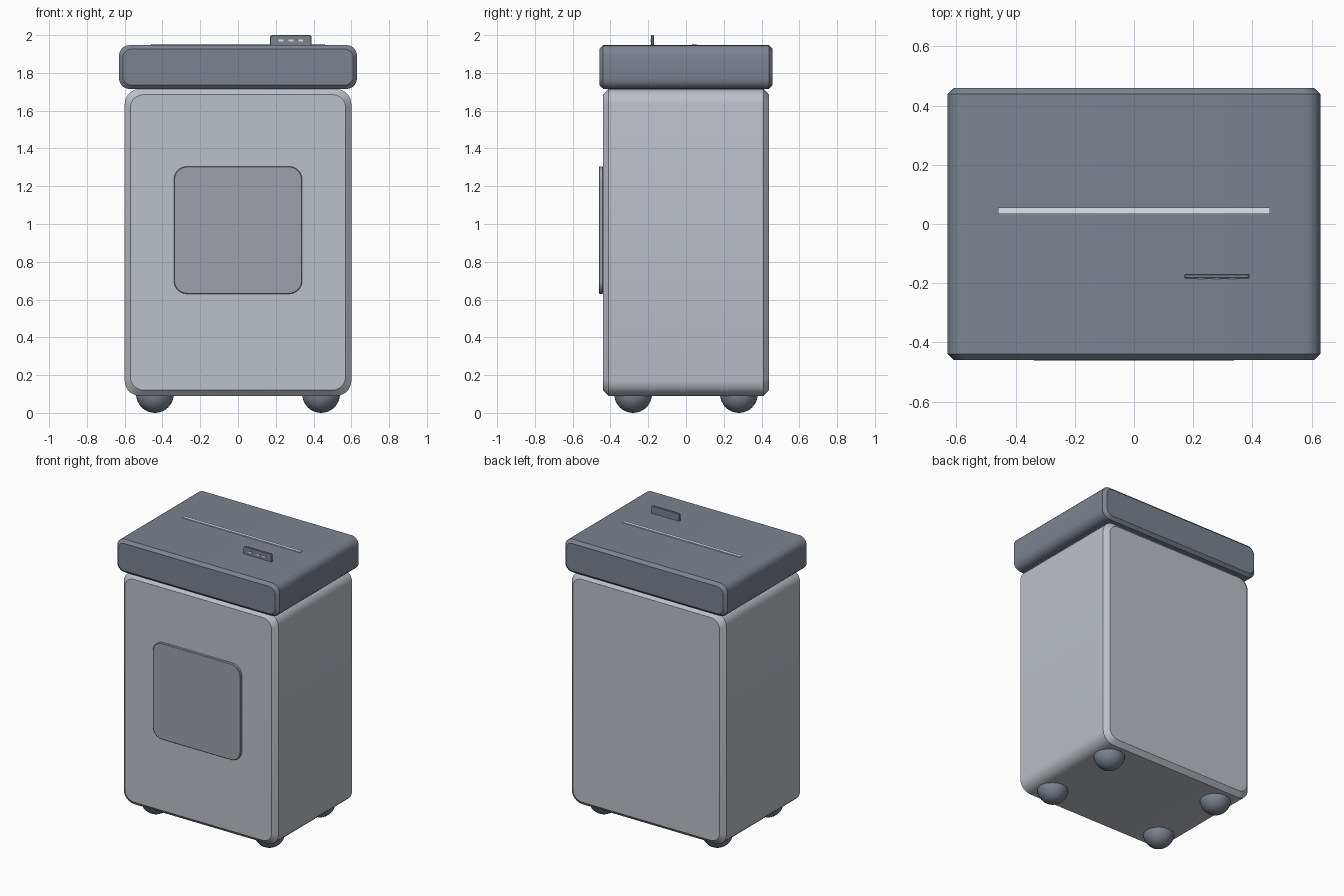
import bpy, bmesh
from math import sin, cos, pi

if "Cube" in bpy.data.objects:
    bpy.data.objects.remove(bpy.data.objects["Cube"])


def material(name, rgb):
    m = bpy.data.materials.new(name)
    m.diffuse_color = (*rgb, 1)
    m.use_nodes = True
    m.node_tree.nodes["Principled BSDF"].inputs["Base Color"].default_value = m.diffuse_color
    return m


LIGHT = material("light_grey", (0.50, 0.53, 0.58))
DARK = material("dark_grey", (0.20, 0.23, 0.28))
MID = material("mid_grey", (0.34, 0.36, 0.40))
PALE = material("pale_grey", (0.75, 0.78, 0.82))


def smooth(ob):
    bpy.ops.object.select_all(action='DESELECT')
    ob.select_set(True)
    bpy.context.view_layer.objects.active = ob
    bpy.ops.object.shade_smooth_by_angle(angle=pi / 6)


def outline(x0, x1, z0, z1, r, seg=5):
    """Rounded rectangle in the xz plane."""
    corners = [(x1 - r, z1 - r), (x0 + r, z1 - r), (x0 + r, z0 + r), (x1 - r, z0 + r)]
    return [(cx + r * cos(a), cz + r * sin(a))
            for i, (cx, cz) in enumerate(corners)
            for a in [pi / 2 * (i + k / seg) for k in range(seg + 1)]]


def slab(name, x, y, z, radius, chamfer, mat):
    """Rounded rectangle extruded along y with chamfered front and back rims."""
    bm = bmesh.new()
    rings = []
    for yy, d in ((y[0], chamfer), (y[0] + chamfer, 0), (y[1] - chamfer, 0), (y[1], chamfer)):
        pts = outline(x[0] + d, x[1] - d, z[0] + d, z[1] - d, radius - d * 0.35)
        rings.append([bm.verts.new((px, yy, pz)) for px, pz in pts])
    n = len(rings[0])
    for a, b in zip(rings, rings[1:]):
        for i in range(n):
            bm.faces.new((a[i], a[(i + 1) % n], b[(i + 1) % n], b[i]))
    bm.faces.new(rings[0])
    bm.faces.new(rings[-1])
    bmesh.ops.recalc_face_normals(bm, faces=bm.faces)
    me = bpy.data.meshes.new(name)
    bm.to_mesh(me)
    bm.free()
    ob = bpy.data.objects.new(name, me)
    bpy.context.collection.objects.link(ob)
    me.materials.append(mat)
    smooth(ob)
    return ob


def box(name, x, y, z, mat):
    bpy.ops.mesh.primitive_cube_add(size=1, location=[sum(v) / 2 for v in (x, y, z)])
    ob = bpy.context.object
    ob.name = name
    ob.scale = [v[1] - v[0] for v in (x, y, z)]
    ob.data.materials.append(mat)
    return ob


# Bin, shredder head and front window
slab("bin_body", (-0.60, 0.60), (-0.44, 0.44), (0.09, 1.715), 0.08, 0.03, LIGHT)
slab("shredder_head", (-0.63, 0.63), (-0.459, 0.459), (1.715, 1.947), 0.055, 0.02, DARK)
slab("front_window", (-0.34, 0.34), (-0.461, -0.44), (0.63, 1.305), 0.07, 0.003, MID)

# Paper slot on top
box("paper_slot", (-0.46, 0.46), (0.033, 0.055), (1.935, 1.953), PALE)

# Upright control panel with three indicator lights
slab("control_panel", (0.17, 0.39), (-0.184, -0.169), (1.94, 2.0), 0.012, 0.003, DARK)
for i in range(3):
    cx = 0.228 + 0.052 * i
    box(f"indicator_light_{i + 1}", (cx - 0.013, cx + 0.013), (-0.188, -0.183), (1.966, 1.976), PALE)

# Ball feet
for sx in (-1, 1):
    for sy in (-1, 1):
        bpy.ops.mesh.primitive_uv_sphere_add(segments=32, ring_count=16, radius=0.1,
                                             location=(0.44 * sx, 0.28 * sy, 0.1))
        foot = bpy.context.object
        foot.name = f"{'front' if sy < 0 else 'back'}_{'left' if sx < 0 else 'right'}_foot"
        foot.data.materials.append(DARK)
        smooth(foot)
